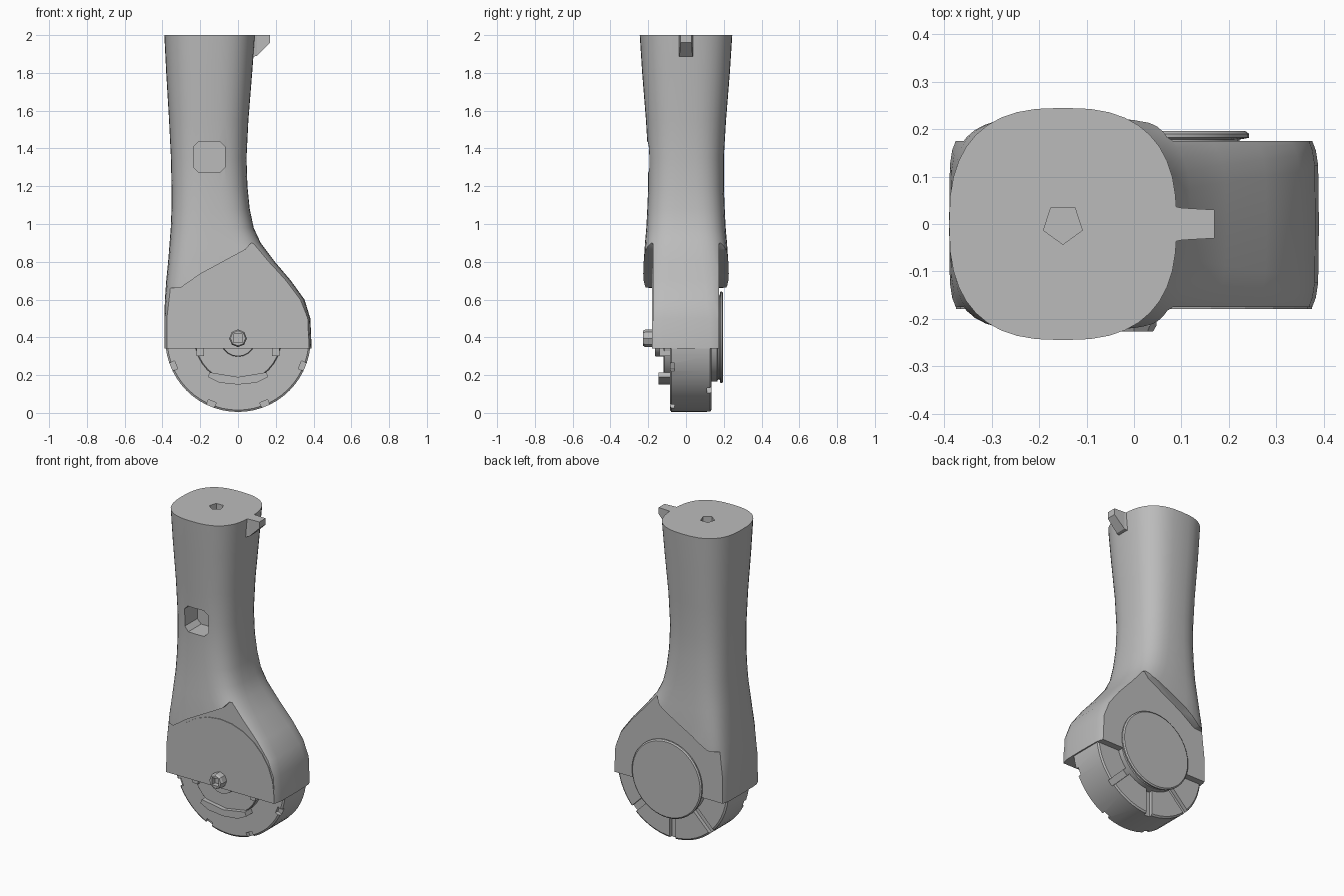
import bpy, bmesh
from math import sin, cos, pi, radians
from mathutils import Matrix

if "Cube" in bpy.data.objects:
    bpy.data.objects.remove(bpy.data.objects["Cube"])

grey = bpy.data.materials.new("plain grey")
grey.use_nodes = True
grey.diffuse_color = (0.5, 0.5, 0.5, 1)
grey.node_tree.nodes["Principled BSDF"].inputs["Base Color"].default_value = grey.diffuse_color
HUB_Z = 0.39


def make(name, bm):
    bmesh.ops.recalc_face_normals(bm, faces=bm.faces)
    mesh = bpy.data.meshes.new(name)
    bm.to_mesh(mesh)
    bm.free()
    mesh.materials.append(grey)
    ob = bpy.data.objects.new(name, mesh)
    bpy.context.collection.objects.link(ob)
    return ob


def loft(bm, rings):
    """Bridge closed point loops and cap both ends."""
    rows = [[bm.verts.new(p) for p in ring] for ring in rings]
    n = len(rows[0])
    for a, b in zip(rows, rows[1:]):
        for i in range(n):
            bm.faces.new((a[i], a[(i + 1) % n], b[(i + 1) % n], b[i]))
    bm.faces.new(rows[0])
    bm.faces.new(rows[-1][::-1])


def prism(bm, points, y0, y1):
    """Extrude an x-z outline along y."""
    loft(bm, [[(x, y, z) for x, z in points] for y in (y0, y1)])


def lathe(bm, profile, sides, z=HUB_Z):
    """Turn (radius, y) pairs about the wheel axle."""
    loft(bm, [[(r * cos(2 * pi * i / sides), y, z + r * sin(2 * pi * i / sides))
               for i in range(sides)] for r, y in profile])


def radial_box(bm, angle, r0, r1, width, y0, y1):
    """Box pointing outward from the axle."""
    scale = Matrix.Diagonal((r1 - r0, y1 - y0, width, 1))
    place = Matrix.Translation(((r0 + r1) / 2, (y0 + y1) / 2, 0))
    turn = Matrix.Translation((0, 0, HUB_Z)) @ Matrix.Rotation(-radians(angle), 4, "Y")
    bmesh.ops.create_cube(bm, size=1, matrix=turn @ place @ scale)


def cut(ob, bm):
    """Subtract a temporary cutter."""
    cutter = make("cutter", bm)
    cutter.hide_render = True
    mod = ob.modifiers.new("cut", "BOOLEAN")
    mod.operation = "DIFFERENCE"
    mod.solver = "EXACT"
    mod.object = cutter
    bpy.context.view_layer.objects.active = ob
    bpy.ops.object.modifier_apply(modifier=mod.name)
    bpy.data.objects.remove(cutter)


def smooth(ob, angle=30):
    bpy.ops.object.select_all(action="DESELECT")
    ob.select_set(True)
    bpy.context.view_layer.objects.active = ob
    bpy.ops.object.shade_smooth_by_angle(angle=radians(angle))


def section(z, left, right, half_depth, power):
    """Rounded horizontal cross-section."""
    ring = []
    for i in range(40):
        c, s = cos(2 * pi * i / 40), sin(2 * pi * i / 40)
        x = abs(c) ** (2 / power) * (1 if c > 0 else -1)
        y = abs(s) ** (2 / power) * (1 if s > 0 else -1)
        ring.append(((left + right) / 2 + x * (right - left) / 2, y * half_depth, z))
    return ring


# Column flowing into the wheel housing
bm = bmesh.new()
loft(bm, [section(*s) for s in (
    (2.0, -0.39, 0.09, 0.245, 2.6), (1.8, -0.38, 0.075, 0.232, 2.6),
    (1.55, -0.365, 0.055, 0.212, 2.6), (1.35, -0.355, 0.045, 0.2, 2.7),
    (1.2, -0.352, 0.05, 0.2, 2.8), (1.08, -0.352, 0.062, 0.205, 3),
    (0.98, -0.356, 0.083, 0.21, 3.2), (0.9, -0.362, 0.12, 0.217, 3.5),
    (0.8, -0.37, 0.195, 0.224, 4), (0.7, -0.38, 0.28, 0.23, 4.5),
    (0.6, -0.387, 0.352, 0.23, 5), (0.5, -0.39, 0.383, 0.23, 6),
    (0.34, -0.39, 0.39, 0.23, 6))])
body = make("column_and_housing", bm)

# Flat housing sides under the sloping roof edge
bm = bmesh.new()
roof = [(-0.5, 0.65), (-0.3, 0.665), (-0.2, 0.735), (0.04, 0.865), (0.07, 0.9),
        (0.15, 0.88), (0.5, 0.88), (0.5, 0.2), (-0.5, 0.2)]
prism(bm, roof, -0.5, -0.175)
prism(bm, roof, 0.175, 0.5)
cut(body, bm)

# Rounded window recess in the front of the column
bm = bmesh.new()
w, k = 0.082, 0.055
prism(bm, [(-0.152 + x, 1.355 + z) for x, z in (
    (-w, -k), (-k, -w), (k, -w), (w, -k), (w, k), (k, w), (-k, w), (-w, k))], -0.4, -0.07)
cut(body, bm)

# Five-sided socket in the top
bm = bmesh.new()
bmesh.ops.create_cone(bm, cap_ends=True, segments=5, radius1=0.043, radius2=0.043, depth=0.2,
                      matrix=Matrix.Translation((-0.15, 0, 2)) @ Matrix.Rotation(pi, 4, "Z"))
cut(body, bm)
smooth(body, 35)

# Locating peg with a flared root
bm = bmesh.new()
loft(bm, [[(x, -h, 2), (x, h, 2), (x, h, low), (x, -h, low)]
          for x, h, low in ((0.05, 0.045, 1.88), (0.1, 0.034, 1.89), (0.17, 0.03, 1.96))])
make("locating_peg", bm)

# Wheel with rim notches in front and radial slots behind
bm = bmesh.new()
lathe(bm, [(0.375, -0.085), (0.385, -0.078), (0.385, 0.128), (0.375, 0.135)], 56)
wheel = make("wheel", bm)
bm = bmesh.new()
for i in range(8):
    radial_box(bm, 45 * i + 22.5, 0.355, 0.45, 0.045, -0.15, -0.06)
    radial_box(bm, 45 * i, 0.2, 0.45, 0.04, 0.112, 0.2)
cut(wheel, bm)
smooth(wheel)

# Back hub cap with a groove
bm = bmesh.new()
lathe(bm, [(0.235, 0.1), (0.235, 0.165), (0.222, 0.17), (0.222, 0.178),
           (0.243, 0.182), (0.243, 0.19), (0.235, 0.196)], 40, 0.4)
smooth(make("back_hub_cap", bm))

# Front hub with a thicker lower step and side clips
bm = bmesh.new()
lathe(bm, [(0.23, -0.05), (0.23, -0.115), (0.225, -0.12)], 32)
smooth(make("front_hub", bm))
bm = bmesh.new()
prism(bm, [(-0.15, 0.215), (-0.16, 0.19), (-0.1, 0.16), (0, 0.15), (0.1, 0.16),
           (0.16, 0.19), (0.15, 0.215), (0, 0.19)], -0.146, -0.08)
make("front_hub_step", bm)
for side, x in (("right", -0.2), ("left", 0.2)):
    bm = bmesh.new()
    prism(bm, [(x - 0.02, 0.3), (x + 0.02, 0.3), (x + 0.02, 0.36), (x - 0.02, 0.36)], -0.14, -0.08)
    make(side + "_hub_clip", bm)

# Axle boss below the housing edge
bm = bmesh.new()
lathe(bm, [(0.095, -0.08), (0.09, -0.165)], 20)
smooth(make("axle_boss", bm))

# Half-disc cover plate on the front
bm = bmesh.new()
pts = [(0.375 * cos(a), HUB_Z + 0.382 * sin(a)) for a in [pi * i / 14 for i in range(15)]]
prism(bm, [(0.375, 0.34)] + pts + [(-0.375, 0.34)], -0.179, -0.16)
make("cover_plate", bm)

# Axle screw with a square socket
bm = bmesh.new()
lathe(bm, [(0.047, -0.1), (0.047, -0.215), (0.04, -0.227)], 8, 0.395)
screw = make("axle_screw", bm)
bm = bmesh.new()
h = 0.023
prism(bm, [(-h, 0.395 - h), (h, 0.395 - h), (h, 0.395 + h), (-h, 0.395 + h)], -0.3, -0.195)
cut(screw, bm)
